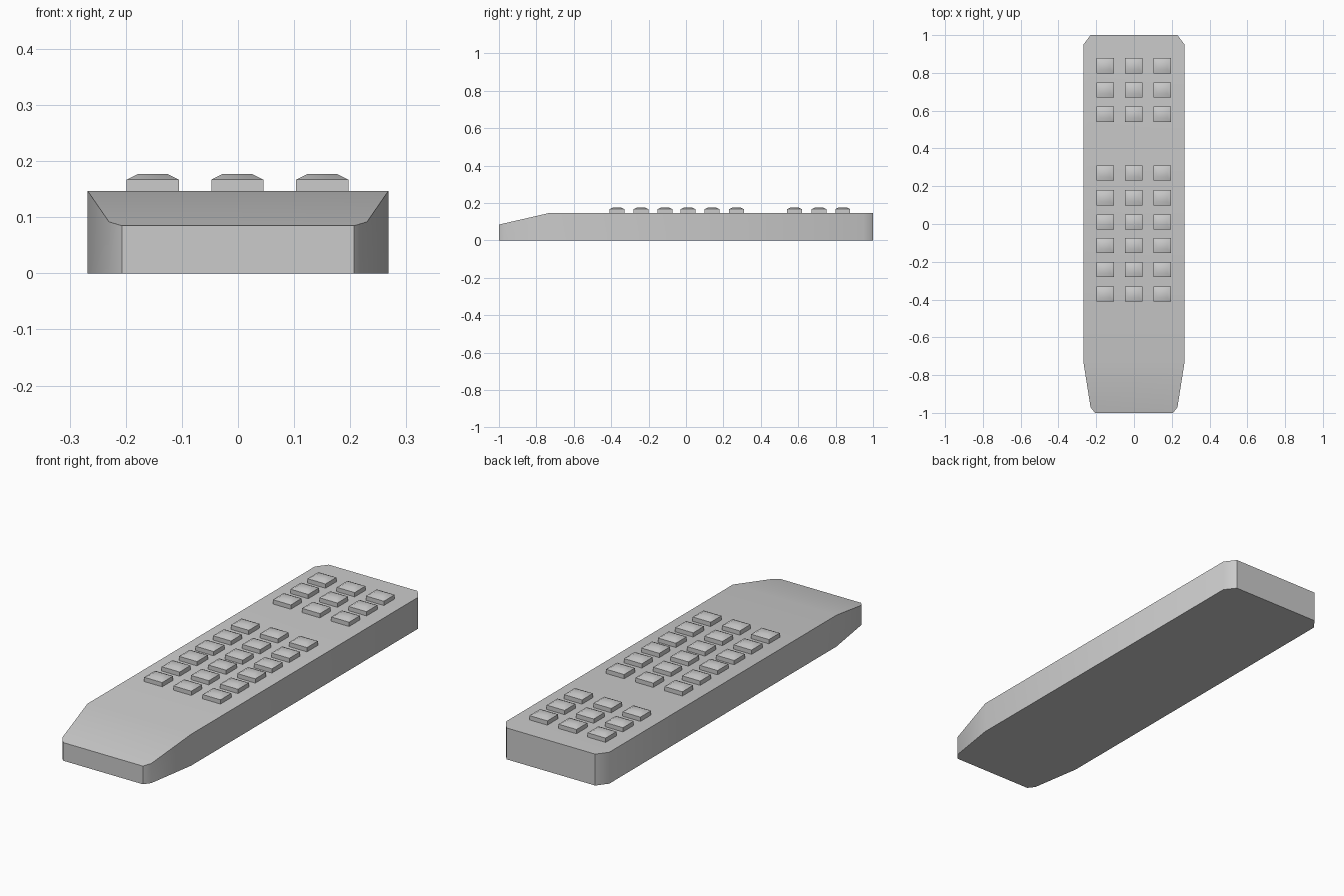
import bpy, bmesh

if "Cube" in bpy.data.objects:
    bpy.data.objects.remove(bpy.data.objects["Cube"])

TOP = 0.147      # height of the flat upper face
BREAK = -0.73    # where the nose starts to slope down


def finish(name, bm):
    bmesh.ops.recalc_face_normals(bm, faces=bm.faces)
    mesh = bpy.data.meshes.new(name)
    bm.to_mesh(mesh)
    bm.free()
    ob = bpy.data.objects.new(name, mesh)
    bpy.context.collection.objects.link(ob)
    bpy.ops.object.select_all(action='DESELECT')
    ob.select_set(True)
    bpy.context.view_layer.objects.active = ob
    bpy.ops.object.shade_smooth_by_angle(angle=0.7)
    return ob


def top_height(y):
    return TOP + min(0, y - BREAK) * 0.062 / 0.27


# Casing: mirrored half outline, raised to a sloping top
half = [(0.207, -1.0), (0.23, -0.97), (0.268, BREAK), (0.268, 0.95), (0.23, 1.0)]
outline = half + [(-x, y) for x, y in reversed(half)]
bm = bmesh.new()
low = [bm.verts.new((x, y, 0)) for x, y in outline]
high = [bm.verts.new((x, y, top_height(y))) for x, y in outline]
n = len(outline)
bm.faces.new(low)
for i in range(n):
    j = (i + 1) % n
    bm.faces.new((low[i], low[j], high[j], high[i]))
bm.faces.new(high[2:8])               # flat upper face
bm.faces.new(high[7:] + high[:3])     # sloping nose
finish("casing", bm)


# Buttons: straight sides with a chamfered crown
def button(name, cx, cy):
    bm = bmesh.new()
    rings = []
    for z, hx, hy in ((TOP - 0.001, 0.0465, 0.04), (0.167, 0.0465, 0.04), (0.177, 0.0265, 0.02)):
        rings.append([bm.verts.new((cx + sx * hx, cy + sy * hy, z))
                      for sx, sy in ((-1, -1), (1, -1), (1, 1), (-1, 1))])
    for a, b in zip(rings, rings[1:]):
        for i in range(4):
            j = (i + 1) % 4
            bm.faces.new((a[i], a[j], b[j], b[i]))
    bm.faces.new(rings[0])
    bm.faces.new(rings[-1])
    finish(name, bm)


rows = [0.838, 0.71, 0.581, 0.27, 0.139, 0.01, -0.113, -0.241, -0.37]
for r, y in enumerate(rows):
    for c, x in enumerate((-0.152, -0.001, 0.15)):
        button(f"button_{r + 1}_{c + 1}", x, y)
